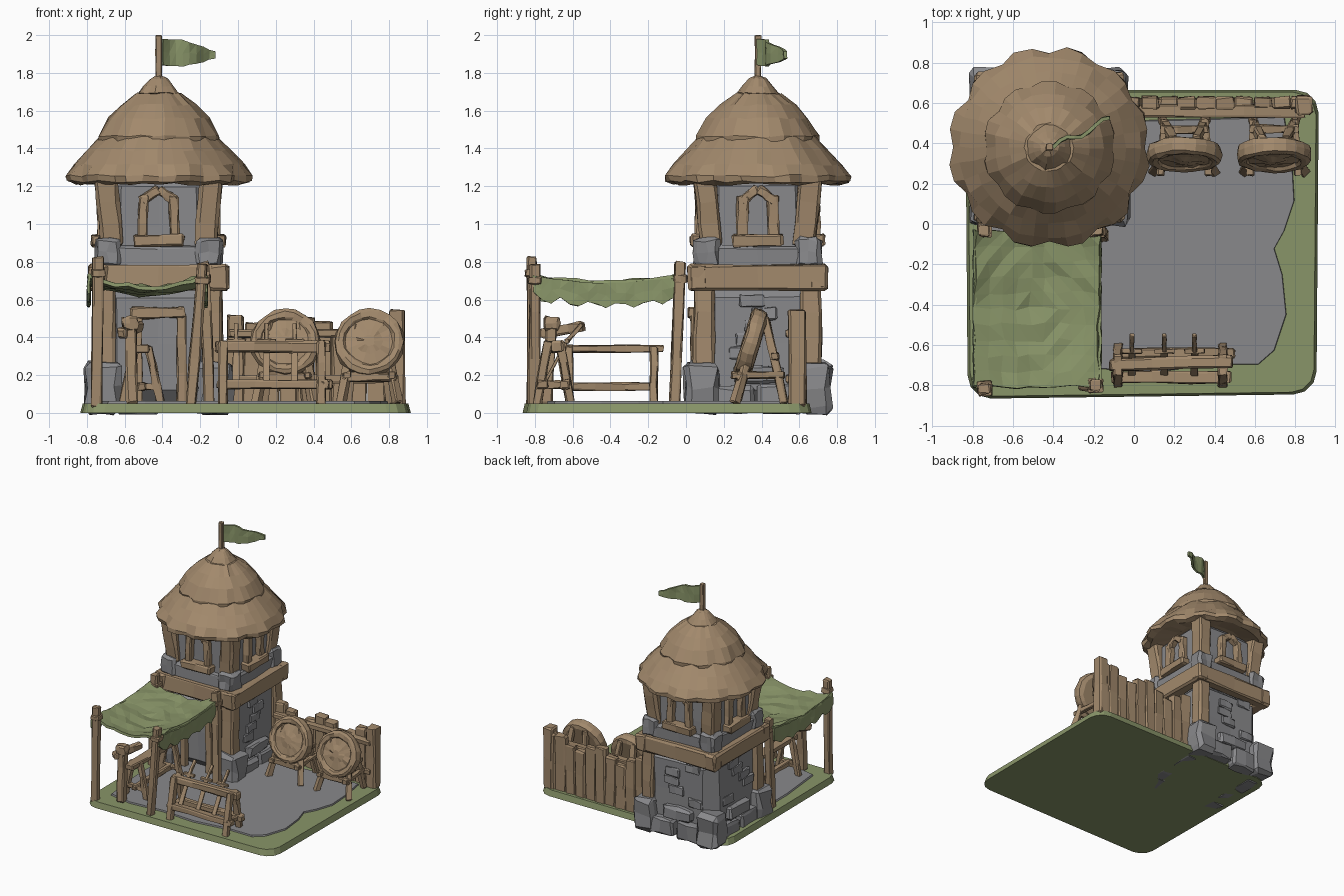
import bpy, bmesh, math, random
from mathutils import Vector, Matrix

random.seed(7)
cube = bpy.data.objects.get("Cube")
if cube:
    bpy.data.objects.remove(cube, do_unlink=True)


def material(name, rgb):
    m = bpy.data.materials.new(name)
    m.use_nodes = True
    m.diffuse_color = (*rgb, 1)
    m.node_tree.nodes["Principled BSDF"].inputs["Base Color"].default_value = (*rgb, 1)
    return m


WOOD = material("warm wood", (0.36, 0.25, 0.15))
STONE = material("grey stone", (0.25, 0.25, 0.26))
GREEN = material("moss green", (0.25, 0.30, 0.14))


def finish(name, bm, mat, jitter=0.0):
    for v in bm.verts:
        v.co += Vector([random.uniform(-jitter, jitter) for _ in range(3)])
    bmesh.ops.recalc_face_normals(bm, faces=bm.faces)
    me = bpy.data.meshes.new(name)
    bm.to_mesh(me)
    bm.free()
    ob = bpy.data.objects.new(name, me)
    me.materials.append(mat)
    bpy.context.collection.objects.link(ob)
    return ob


def hewn(name, mat, matrix, size, jitter, cuts=1):
    """Rough-cut block with chipped edges."""
    bm = bmesh.new()
    bmesh.ops.create_cube(bm, size=1)
    bmesh.ops.scale(bm, vec=size, verts=bm.verts)
    bmesh.ops.bevel(bm, geom=bm.edges[:], offset=min(size) * 0.14, segments=1, affect='EDGES')
    long_edges = [e for e in bm.edges if e.calc_length() > max(size) * 0.6]
    bmesh.ops.subdivide_edges(bm, edges=long_edges, cuts=cuts, use_grid_fill=True)
    bm.transform(matrix)
    return finish(name, bm, mat, jitter)


def block(name, mat, lo, hi, jitter=0.006):
    lo, hi = Vector(lo), Vector(hi)
    return hewn(name, mat, Matrix.Translation((lo + hi) / 2), hi - lo, jitter)


def beam(name, a, b, w, d=None, mat=WOOD, jitter=0.005):
    a, b = Vector(a), Vector(b)
    axis = b - a
    if abs(axis.x) + abs(axis.y) < 0.4 * abs(axis.z):
        rot = Vector((0, 0, 1)).rotation_difference(axis)
    else:
        rot = axis.to_track_quat('Z', 'Y')
    m = Matrix.Translation((a + b) / 2) @ rot.to_matrix().to_4x4()
    return hewn(name, mat, m, Vector((w, d or w, axis.length)), jitter, 2)


def slab(name, mat, outline, z0, z1, inset, jitter=0.004):
    """Plate from an outline with a sloped rim."""
    bm = bmesh.new()
    c = sum((Vector(p) for p in outline), Vector((0, 0))) / len(outline)
    low = [bm.verts.new((*p, z0)) for p in outline]
    top = [bm.verts.new((*(c + (Vector(p) - c) * inset), z1)) for p in outline]
    n = len(low)
    for i in range(n):
        bm.faces.new((low[i], low[(i + 1) % n], top[(i + 1) % n], top[i]))
    bm.faces.new(low)
    bm.faces.new(top)
    ob = finish(name, bm, mat)
    return ob


def lathe(name, mat, profile, centre, segs=36, notch=0.0, jitter=0.006):
    """Round tier; every third spoke of the outer rings is notched."""
    bm = bmesh.new()
    rings = []
    for k, (r, z, edge) in enumerate(profile):
        ring = []
        for i in range(segs):
            a = math.tau * i / segs
            rr = r - (notch if edge and i % 3 == 0 else 0)
            ring.append(bm.verts.new((centre[0] + rr * math.cos(a), centre[1] + rr * math.sin(a), z)))
        rings.append(ring)
    for p, q in zip(rings, rings[1:]):
        for i in range(segs):
            j = (i + 1) % segs
            bm.faces.new((p[i], p[j], q[j], q[i]))
    bm.faces.new(rings[0])
    bm.faces.new(rings[-1])
    return finish(name, bm, mat, jitter)


# Ground slab with rounded corners, and paving with a ragged edge
outline = []
for cx, cy, start in ((0.80, 0.55, 0), (-0.72, 0.55, 90), (-0.71, -0.75, 180), (0.79, -0.73, 270)):
    for k in range(4):
        a = math.radians(start + 30 * k)
        outline.append((cx + 0.115 * math.cos(a), cy + 0.115 * math.sin(a)))
slab("grass_base", GREEN, outline, 0, 0.05, 0.985)
slab("paving", STONE, [(0.75, 0.54), (0.79, 0.3), (0.8, 0.12), (0.75, -0.03), (0.7, -0.12), (0.74, -0.25),
     (0.76, -0.45), (0.7, -0.63), (0.62, -0.7), (0.4, -0.7), (0.1, -0.74), (-0.2, -0.72),
     (-0.5, -0.74), (-0.7, -0.7), (-0.74, -0.3), (-0.74, 0.5)], 0.03, 0.062, 0.985)

# Tower core
TX, TY = -0.42, 0.38


def spot(side, along, out, z):
    """Point on one tower side: 0 front, 1 right, 2 back, 3 left."""
    a = side * math.pi / 2
    return Vector((TX + along * math.cos(a) + out * math.sin(a), TY + along * math.sin(a) - out * math.cos(a), z))


def side_block(name, mat, side, a0, a1, o0, o1, z0, z1, jitter=0.006):
    p, q = spot(side, a0, o0, z0), spot(side, a1, o1, z1)
    lo = [min(x, y) for x, y in zip(p, q)]
    hi = [max(x, y) for x, y in zip(p, q)]
    return block(name, mat, lo, hi, jitter)


block("tower_lower_wall", STONE, (TX - 0.31, TY - 0.31, 0.03), (TX + 0.31, TY + 0.31, 0.7))
block("tower_upper_wall", STONE, (TX - 0.28, TY - 0.28, 0.7), (TX + 0.28, TY + 0.28, 1.28))

for s in range(4):
    # Plinth and corner stones
    side_block("corner_stone", STONE, s, 0.2, 0.39, 0.2, 0.385, 0, 0.27, 0.014)
    if s:
        side_block("plinth_stone", STONE, s, -0.24, -0.02, 0.25, 0.37, 0, 0.14, 0.01)
        side_block("plinth_stone", STONE, s, 0.0, 0.22, 0.25, 0.365, 0, 0.15, 0.01)
        side_block("plinth_stone", STONE, s, -0.13, 0.13, 0.25, 0.355, 0.15, 0.25, 0.01)
        for k in range(5):
            a, z = random.uniform(-0.2, 0.1), 0.28 + 0.07 * k
            side_block("wall_stone", STONE, s, a, a + 0.13, 0.28, 0.325, z, z + 0.07, 0.006)
    # Corner timbers, lower and upper
    if s != 2:
        beam("lower_corner_post", spot(s, 0.285, 0.285, 0.25), spot(s, 0.28, 0.28, 0.68), 0.11)
    beam("upper_corner_post", spot(s, 0.245, 0.245, 0.88), spot(s, 0.28, 0.28, 1.25), 0.12)
    # Girdle beam
    side_block("girdle_beam", WOOD, s, -0.37, 0.37, 0.27, 0.37 if s % 2 else 0.362, 0.65, 0.785)
    # Upper stones
    side_block("upper_corner_stone", STONE, s, 0.2, 0.335, 0.2, 0.335, 0.77, 0.93, 0.01)
    side_block("upper_course", STONE, s, -0.22, 0.22, 0.24, 0.32, 0.77, 0.885, 0.008)
    # Window frame
    side_block("window_sill", WOOD, s, -0.135, 0.135, 0.25, 0.355, 0.88, 0.945)
    for m in (-1, 1):
        beam("window_jamb", spot(s, 0.085 * m, 0.3, 0.93), spot(s, 0.078 * m, 0.3, 1.15), 0.05, 0.06)
        beam("window_arch", spot(s, 0.09 * m, 0.3, 1.12), spot(s, 0.0, 0.3, 1.185), 0.05, 0.05)

# Doorway
for x in (-0.53, -0.30):
    beam("door_jamb", (x, 0.05, 0.05), (x, 0.05, 0.52), 0.05)
beam("door_lintel", (-0.57, 0.04, 0.53), (-0.28, 0.04, 0.53), 0.06)

# Thatched roof in three tiers
C = (TX, TY)
lathe("roof_lower", WOOD, [(0.28, 1.25, 0), (0.44, 1.21, 0), (0.495, 1.225, 1), (0.5, 1.255, 1), (0.45, 1.315, 0),
      (0.38, 1.39, 0), (0.31, 1.46, 0), (0.2, 1.5, 0)], C, 36, 0.03, 0.007)
lathe("roof_middle", WOOD, [(0.2, 1.46, 0), (0.325, 1.435, 1), (0.33, 1.465, 1), (0.27, 1.56, 0), (0.2, 1.63, 0),
      (0.12, 1.69, 0)], C, 30, 0.02, 0.006)
lathe("roof_cap", WOOD, [(0.07, 1.66, 0), (0.13, 1.65, 1), (0.13, 1.67, 1), (0.08, 1.73, 0), (0.045, 1.77, 0),
      (0.015, 1.785, 0)], C, 18, 0.01, 0.004)


# Thin cloth sheets
def cloth(name, nu, nv, fn, thickness, jitter):
    bm = bmesh.new()
    g = [[bm.verts.new(fn(i / nu, j / nv)) for j in range(nv + 1)] for i in range(nu + 1)]
    for i in range(nu):
        for j in range(nv):
            bm.faces.new((g[i][j], g[i + 1][j], g[i + 1][j + 1], g[i][j + 1]))
    bmesh.ops.triangulate(bm, faces=bm.faces)
    ob = finish(name, bm, GREEN, jitter)
    mod = ob.modifiers.new("thickness", 'SOLIDIFY')
    mod.thickness = thickness
    mod.offset = 0
    return ob


beam("flag_pole", (TX, TY, 1.74), (TX, TY, 2.0), 0.034, jitter=0.002)


def flag(u, v):
    half = 0.07 * (1 - 0.75 * max(0, u - 0.4) / 0.6)
    return (TX + 0.02 + 0.28 * u, TY + 0.14 * u + 0.018 * math.sin(u * 9), 1.91 - 0.015 * u + half * (2 * v - 1))


cloth("flag", 8, 2, flag, 0.018, 0.003)

# Awning on four posts, with ragged side drapes
X0, X1, Y0, Y1 = -0.79, -0.17, -0.81, -0.03


def sag(u, v):
    return 0.725 - 0.06 * math.sin(math.pi * u) - 0.035 * math.sin(math.pi * v)


cloth("awning_top", 9, 10, lambda u, v: (X0 + (X1 - X0) * u, Y0 + (Y1 - Y0) * v, sag(u, v)), 0.02, 0.011)
for x in (X0, X1):
    cloth("awning_drape", 16, 2, lambda u, v: (x, Y0 + (Y1 - Y0) * u, sag(0, u) - v * (0.09 + 0.045 * abs(math.sin(u * 16)))),
          0.014, 0.005)
for x, y, bx, top in ((-0.74, -0.815, -0.75, 0.83), (-0.19, -0.80, -0.25, 0.79),
                      (-0.74, -0.03, -0.75, 0.8), (-0.18, -0.03, -0.15, 0.8)):
    beam("awning_post", (bx, y - (0.03 if y > -0.1 else 0), 0.03), (x, y, top), 0.055)
    block("post_cap", WOOD, (x - 0.036, y - 0.036, top - 0.11), (x + 0.036, y + 0.036, top - 0.07), 0.004)

# Trestle bench under the awning
for y in (-0.62, -0.17):
    for m in (-1, 1):
        beam("bench_leg", (-0.51 + 0.1 * m, y, 0.05), (-0.51 + 0.035 * m, y, 0.35), 0.04)
    beam("bench_tie", (-0.59, y, 0.14), (-0.43, y, 0.14), 0.035)
beam("bench_top", (-0.51, -0.72, 0.34), (-0.51, -0.12, 0.34), 0.08, 0.04)
beam("bench_stretcher", (-0.51, -0.65, 0.14), (-0.51, -0.15, 0.14), 0.04)
beam("bench_upright", (-0.56, -0.74, 0.05), (-0.57, -0.71, 0.48), 0.06)
beam("bench_arm", (-0.62, -0.76, 0.42), (-0.52, -0.54, 0.46), 0.05)
block("bench_knob", WOOD, (-0.61, -0.75, 0.44), (-0.53, -0.67, 0.51), 0.008)

# Weapon rack
for x in (-0.08, 0.44):
    for m in (-1, 1):
        beam("rack_leg", (x, -0.70 + 0.09 * m, 0.04), (x, -0.70 + 0.03 * m, 0.38), 0.045)
    beam("rack_tie", (x, -0.79, 0.15), (x, -0.61, 0.15), 0.04)
beam("rack_top_rail", (-0.12, -0.70, 0.35), (0.49, -0.68, 0.35), 0.06)
beam("rack_lower_rail", (-0.11, -0.76, 0.15), (0.48, -0.76, 0.15), 0.06, 0.045)
beam("rack_back_rail", (-0.1, -0.64, 0.15), (0.5, -0.64, 0.15), 0.05)
for x in (-0.01, 0.15, 0.30):
    beam("sword_blade", (x, -0.76, 0.14), (x, -0.63, 0.38), 0.035, 0.015, jitter=0.002)
    beam("sword_grip", (x, -0.63, 0.38), (x, -0.55, 0.47), 0.022, jitter=0.002)
    beam("sword_guard", (x - 0.05, -0.63, 0.38), (x + 0.05, -0.63, 0.38), 0.024, jitter=0.002)


# Archery targets on stands
def target(cx):
    tilt = Matrix.Translation((cx, 0.345, 0.37)) @ Matrix.Rotation(math.radians(73), 4, 'X')
    disc = lathe("target_disc", WOOD, [(0.15, -0.045, 0), (0.178, -0.035, 0), (0.187, 0, 0), (0.18, 0.035, 0),
                 (0.16, 0.045, 0), (0.135, 0.04, 0), (0.125, 0.028, 0), (0.07, 0.035, 0), (0.03, 0.045, 0)],
                 (0, 0), 20, 0, 0.005)
    disc.data.transform(tilt)
    for m in (-1, 1):
        beam("target_leg", (cx + 0.15 * m, 0.26, 0.05), (cx + 0.07 * m, 0.38, 0.5), 0.045)
        beam("target_brace", (cx + 0.11 * m, 0.52, 0.05), (cx + 0.06 * m, 0.42, 0.5), 0.04)
        beam("target_side_tie", (cx + 0.12 * m, 0.24, 0.2), (cx + 0.1 * m, 0.52, 0.2), 0.035)
    beam("target_crossbar", (cx - 0.14, 0.29, 0.19), (cx + 0.14, 0.29, 0.19), 0.045)
    beam("target_back_bar", (cx - 0.12, 0.47, 0.3), (cx + 0.12, 0.47, 0.3), 0.04)


target(0.25)
target(0.695)

# Plank fence along the back
for i in range(10):
    x = -0.06 + 0.093 * i
    h = 0.47 + 0.05 * math.cos(i * 1.5) + random.uniform(-0.01, 0.01)
    block("fence_plank", WOOD, (x, 0.57, 0.03), (x + 0.092, 0.63, h), 0.006)
block("fence_post", WOOD, (0.80, 0.54, 0.03), (0.885, 0.635, 0.55))
for z in (0.18, 0.42):
    beam("fence_rail", (-0.05, 0.56, z), (0.85, 0.56, z), 0.06, 0.04)
